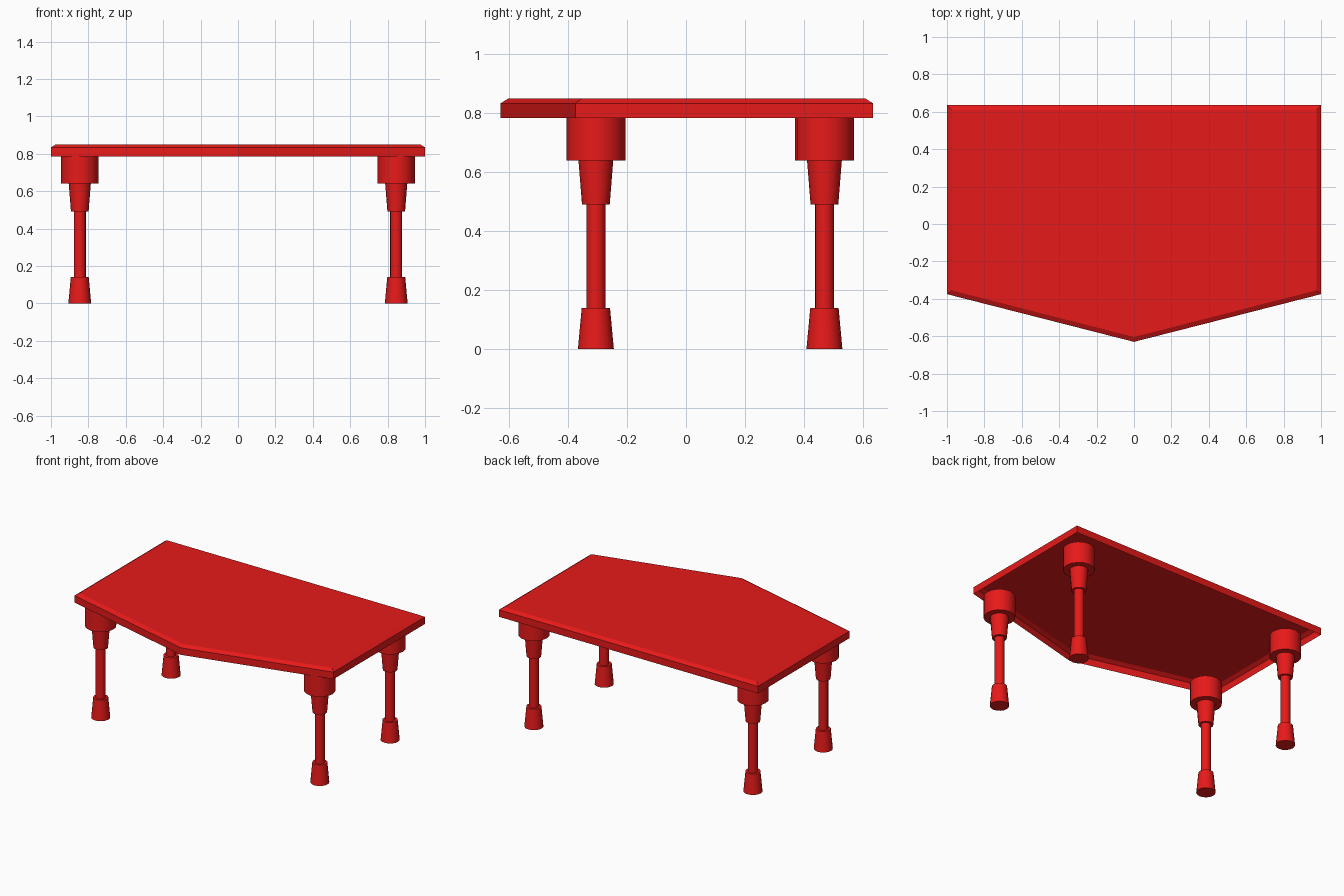
import bpy, bmesh, math

if "Cube" in bpy.data.objects:
    bpy.data.objects.remove(bpy.data.objects["Cube"])

red = bpy.data.materials.new("red_paint")
red.diffuse_color = (0.8, 0.01, 0.01, 1)
red.use_nodes = True
red.node_tree.nodes["Principled BSDF"].inputs["Base Color"].default_value = red.diffuse_color


def finish(bm, name, smooth=False):
    bmesh.ops.recalc_face_normals(bm, faces=bm.faces)
    mesh = bpy.data.meshes.new(name)
    bm.to_mesh(mesh)
    bm.free()
    mesh.materials.append(red)
    obj = bpy.data.objects.new(name, mesh)
    bpy.context.collection.objects.link(obj)
    if smooth:
        bpy.ops.object.select_all(action='DESELECT')
        bpy.context.view_layer.objects.active = obj
        obj.select_set(True)
        bpy.ops.object.shade_smooth_by_angle(angle=math.radians(35))
    return obj


def bridge(bm, a, b):
    for i in range(len(a)):
        j = (i + 1) % len(a)
        bm.faces.new((a[i], a[j], b[j], b[i]))


# Five-sided top: hollow underneath, with a chamfered upper edge
outer = [(1, 0.635), (-1, 0.635), (-1, -0.375), (0, -0.63), (1, -0.375)]
inner = [(0.975, 0.61), (-0.975, 0.61), (-0.975, -0.355), (0, -0.604), (0.975, -0.355)]
bm = bmesh.new()
rings = [[bm.verts.new((x, y, z)) for x, y in pts]
         for pts, z in ((outer, 0.785), (outer, 0.834), (inner, 0.85))]
bridge(bm, rings[0], rings[1])
bridge(bm, rings[1], rings[2])
top_face = bm.faces.new(rings[2])
finish(bm, "table_top")
# the shell is open, so make sure it faces outward
mesh = bpy.data.objects["table_top"].data
if max(mesh.polygons, key=lambda p: p.area).normal.z < 0:
    mesh.flip_normals()

# Turned leg: (radius, height) from foot to mounting block
PROFILE = [(0.061, 0), (0.048, 0.14), (0.032, 0.14), (0.032, 0.49),
           (0.047, 0.49), (0.059, 0.64), (0.1, 0.64), (0.1, 0.79)]
SIDES = 16


def leg(name, x, y):
    bm = bmesh.new()
    loops = []
    for r, z in PROFILE:
        loops.append([bm.verts.new((r * math.cos(2 * math.pi * k / SIDES),
                                    r * math.sin(2 * math.pi * k / SIDES), z))
                      for k in range(SIDES)])
    for a, b in zip(loops, loops[1:]):
        bridge(bm, a, b)
    bm.faces.new(loops[0])
    bm.faces.new(loops[-1])
    finish(bm, name, smooth=True).location = (x, y, 0)


for side, x in (("left", -0.846), ("right", 0.846)):
    leg("front_leg_" + side, x, -0.306)
    leg("back_leg_" + side, x, 0.47)
